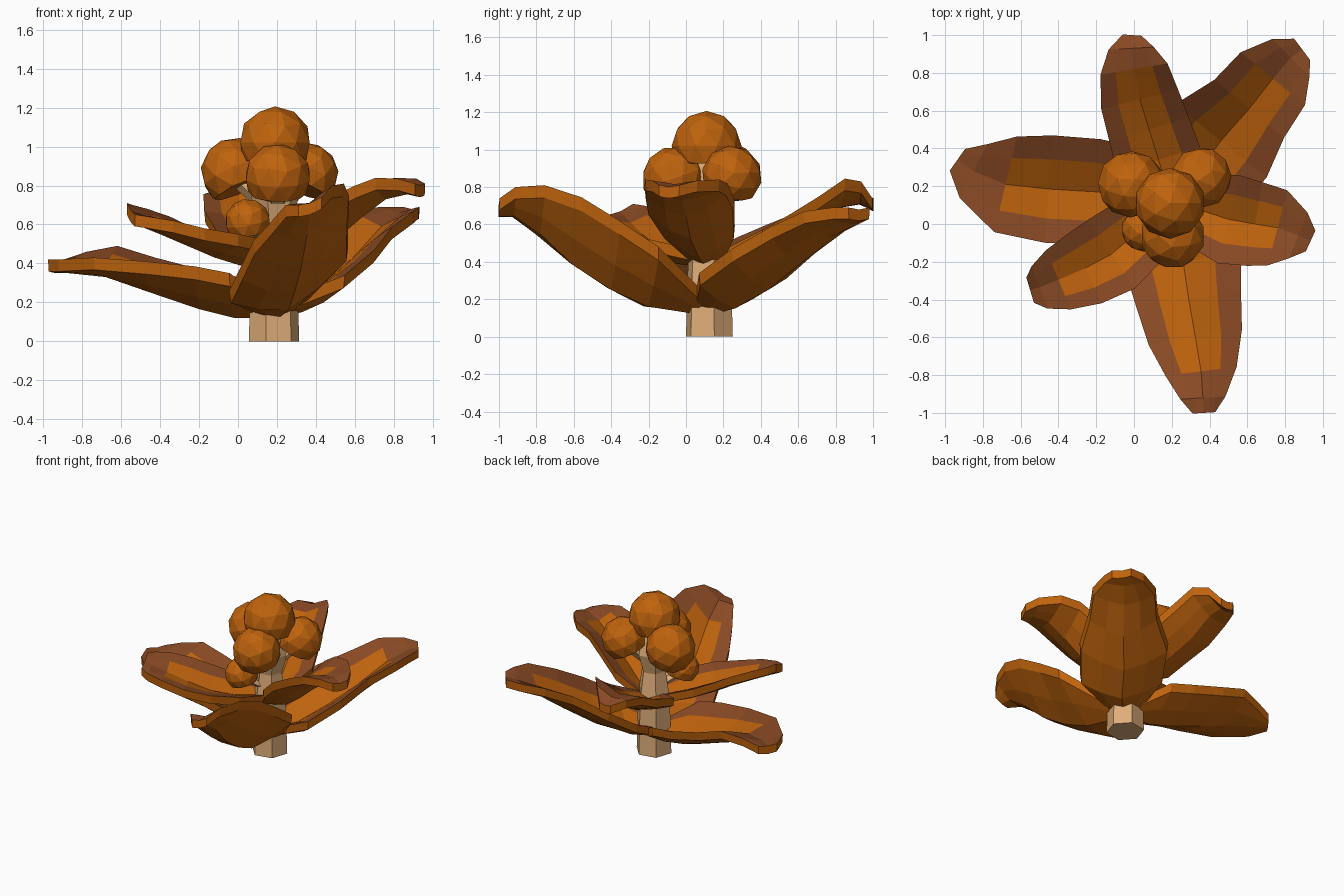
import bpy, bmesh, math
from mathutils import Vector, Matrix

if "Cube" in bpy.data.objects:
    bpy.data.objects.remove(bpy.data.objects["Cube"])


def material(name, rgb):
    m = bpy.data.materials.new(name)
    m.diffuse_color = (*rgb, 1)
    m.use_nodes = True
    m.node_tree.nodes["Principled BSDF"].inputs["Base Color"].default_value = m.diffuse_color
    return m


ORANGE = material("orange", (0.52, 0.125, 0.004))
BROWN = material("reddish brown", (0.25, 0.068, 0.018))
TAN = material("pale tan", (0.74, 0.42, 0.19))


def finish(name, bm, mats):
    bmesh.ops.recalc_face_normals(bm, faces=bm.faces)
    me = bpy.data.meshes.new(name)
    bm.to_mesh(me)
    bm.free()
    for m in mats:
        me.materials.append(m)
    ob = bpy.data.objects.new(name, me)
    bpy.context.collection.objects.link(ob)
    return ob


def tube(name, path, sides=6):
    """Faceted stem through (x, y, z, radius) stations, in horizontal rings."""
    bm = bmesh.new()
    rings = []
    for x, y, z, r in path:
        rings.append([bm.verts.new((x + r * math.cos(math.tau * i / sides + 0.2),
                                    y + r * math.sin(math.tau * i / sides + 0.2), z))
                      for i in range(sides)])
    for a, b in zip(rings, rings[1:]):
        for i in range(sides):
            j = (i + 1) % sides
            bm.faces.new((a[i], a[j], b[j], b[i]))
    bm.faces.new(rings[0])
    bm.faces.new(rings[-1])
    return finish(name, bm, [TAN])


def leaf(name, stations, thick=0.06):
    """Cupped thick leaf. Station: x, y, z of midrib, half width, cup, tilt."""
    bm = bmesh.new()
    rows = []
    for i, (x, y, z, w, cup, tilt) in enumerate(stations):
        a = stations[max(i - 1, 0)]
        b = stations[min(i + 1, len(stations) - 1)]
        d = Vector((b[0] - a[0], b[1] - a[1])).normalized()
        side = Vector((-d.y, d.x))

        def pt(s, h, drop=0):
            return bm.verts.new((x + side.x * s * w, y + side.y * s * w,
                                 z + h * cup + s * tilt - drop))
        rows.append([pt(1, 1), pt(.55, .6), pt(0, 0), pt(-.55, .6), pt(-1, 1),
                     pt(-.97, .95, thick), pt(-.5, .38, thick), pt(0, 0, thick),
                     pt(.5, .38, thick), pt(.97, .95, thick)])
    n = len(rows[0])
    for r, (a, b) in enumerate(zip(rows, rows[1:])):
        for i in range(n):
            j = (i + 1) % n
            f = bm.faces.new((a[i], a[j], b[j], b[i]))
            # brown rim along the upper edges and tip
            if i in (0, 3) or (i < 4 and r >= len(rows) - 3):
                f.material_index = 1
    bm.faces.new(rows[0])
    bm.faces.new(rows[-1])
    return finish(name, bm, [ORANGE, BROWN])


def berry(name, center, r, lean):
    """Faceted ball with its underside sliced off, leaning outward."""
    bm = bmesh.new()
    bmesh.ops.create_icosphere(bm, subdivisions=2, radius=r)
    geom = bm.verts[:] + bm.edges[:] + bm.faces[:]
    cut = bmesh.ops.bisect_plane(bm, geom=geom, plane_co=(0, 0, -0.5 * r),
                                 plane_no=(0, 0, -1), clear_outer=True)
    edges = [e for e in cut["geom_cut"] if isinstance(e, bmesh.types.BMEdge)]
    bmesh.ops.contextual_create(bm, geom=edges)
    up = Vector((lean[0], lean[1], 1))
    rot = Vector((0, 0, 1)).rotation_difference(up).to_matrix().to_4x4()
    bm.transform(Matrix.Translation(center) @ rot)
    return finish(name, bm, [ORANGE])


# Stem and the forks under the berries
tube("stem", [(.185, .125, 0, .132), (.185, .125, .42, .12),
              (.19, .12, .62, .09), (.19, .12, .76, .13), (.19, .11, .93, .1)])
for i, (x, y, z) in enumerate([(0, .2, .84), (.2, -.03, .82), (.34, .24, .84)]):
    tube(f"fork_{i}", [(.19, .12, .66, .06), (x, y, z, .08)])
tube("low_fork", [(.17, .1, .5, .05), (.06, -.03, .6, .06)])

# Berry cluster
berry("top_berry", (.19, .11, 1.02), .187, (0, 0))
berry("left_berry", (-.015, .21, .87), .178, (-.45, .18))
berry("front_berry", (.205, -.065, .845), .172, (0, -.35))
berry("right_berry", (.355, .245, .86), .162, (.4, .25))
berry("small_berry", (.05, -.03, .615), .118, (-.2, -.2))

# Lower whorl of leaves
leaf("leaf_low_left", [
    (.14, .14, .18, .12, .05, 0), (-.02, .15, .18, .26, .16, .01),
    (-.2, .17, .225, .28, .15, .01), (-.45, .185, .31, .285, .11, -.01),
    (-.68, .21, .39, .26, .07, -.03), (-.85, .28, .41, .16, .03, -.02),
    (-.935, .34, .41, .07, .01, 0)])
leaf("leaf_low_back_right", [
    (.2, .14, .18, .12, .05, 0), (.33, .26, .21, .29, .13, 0),
    (.46, .44, .31, .31, .16, 0), (.61, .61, .45, .24, .14, 0),
    (.735, .77, .59, .22, .08, 0), (.83, .88, .66, .14, .03, 0),
    (.89, .925, .68, .07, .01, 0)])
leaf("leaf_low_front", [
    (.21, .06, .18, .13, .05, .02), (.26, -.2, .22, .31, .15, .11),
    (.29, -.4, .31, .28, .19, .12), (.325, -.6, .44, .25, .19, .115),
    (.355, -.78, .61, .19, .1, .1), (.365, -.92, .71, .12, .04, .05),
    (.37, -1.0, .71, .06, .01, .02)])

# Upper whorl of leaves
leaf("leaf_high_back", [
    (.18, .18, .43, .1, .04, 0), (.13, .34, .47, .23, .08, -.02),
    (.08, .5, .54, .22, .09, -.03), (.03, .66, .63, .21, .08, -.04),
    (.0, .82, .75, .18, .05, -.045), (-.015, .93, .77, .12, .03, -.03),
    (-.01, 1.0, .73, .05, .01, 0)])
leaf("leaf_high_right", [
    (.23, .11, .43, .1, .04, 0), (.36, .07, .48, .2, .11, 0),
    (.5, .025, .58, .24, .15, .01), (.64, 0, .70, .225, .11, .01),
    (.76, -.02, .79, .205, .05, 0), (.87, -.06, .815, .13, .02, 0),
    (.935, -.09, .80, .06, .01, 0)])
leaf("leaf_high_left", [
    (.14, .09, .43, .1, .04, 0), (.01, -.05, .45, .2, .08, -.01),
    (-.12, -.16, .49, .22, .08, -.02), (-.26, -.235, .55, .205, .06, -.03),
    (-.4, -.295, .61, .17, .04, -.03), (-.5, -.335, .65, .12, .02, -.03),
    (-.55, -.35, .67, .07, .01, -.03)])
